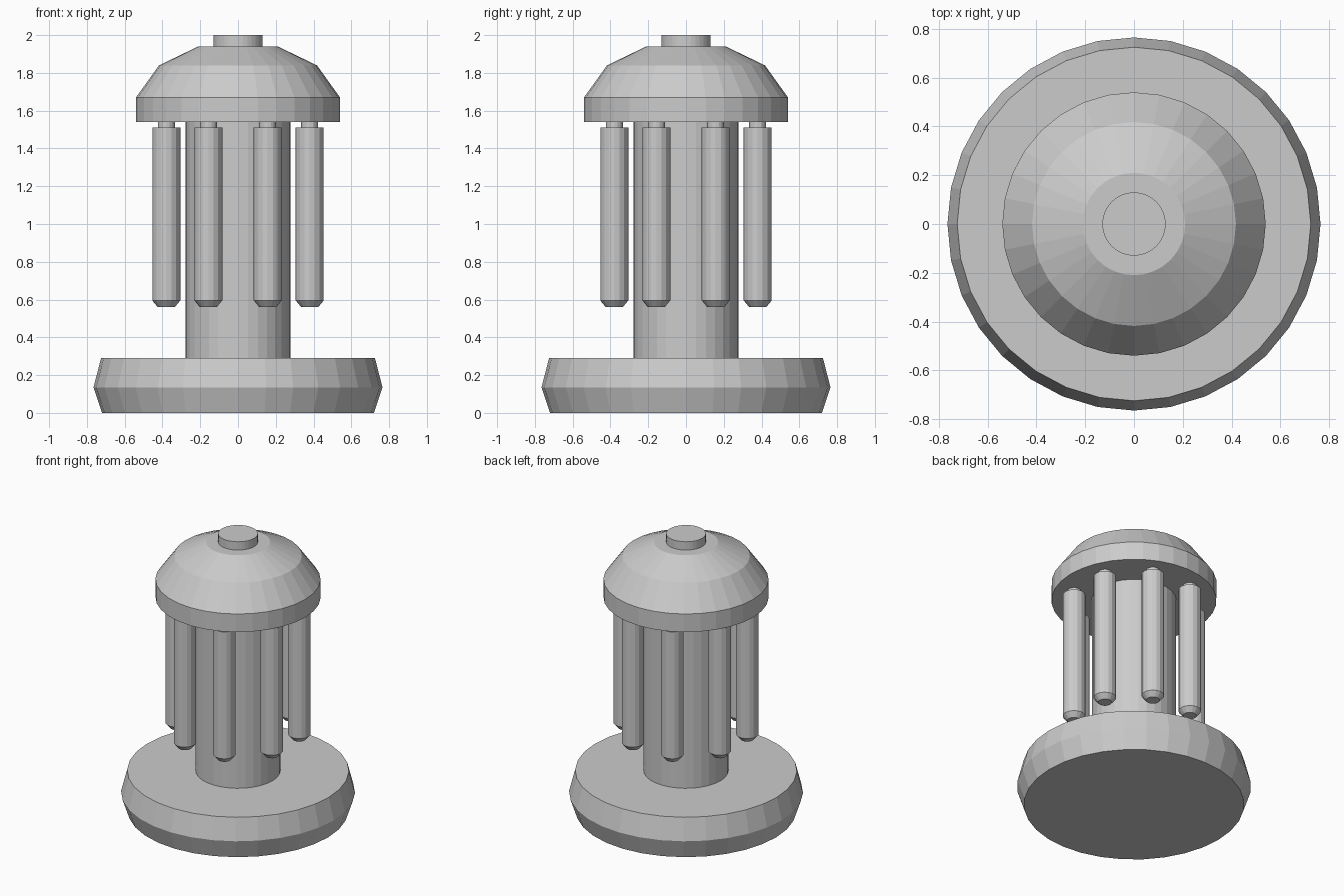
import bpy, bmesh
from math import cos, sin, pi, radians

if "Cube" in bpy.data.objects:
    bpy.data.objects.remove(bpy.data.objects["Cube"])


def lathe(name, profile, sides, loc=(0, 0, 0)):
    """Closed solid of revolution from (radius, z) pairs, bottom to top."""
    bm = bmesh.new()
    rings = [[bm.verts.new((r * cos(2 * pi * i / sides), r * sin(2 * pi * i / sides), z))
              for i in range(sides)] for r, z in profile]
    for low, high in zip(rings, rings[1:]):
        for i in range(sides):
            j = (i + 1) % sides
            bm.faces.new((low[i], low[j], high[j], high[i]))
    bm.faces.new(rings[0][::-1])
    bm.faces.new(rings[-1])
    mesh = bpy.data.meshes.new(name)
    bm.to_mesh(mesh)
    bm.free()
    obj = bpy.data.objects.new(name, mesh)
    obj.location = loc
    bpy.context.collection.objects.link(obj)
    return obj


# Base, column and domed cap
lathe("base", [(0.72, 0), (0.765, 0.135), (0.725, 0.29)], 32)
lathe("column", [(0.277, 0.28), (0.277, 1.56)], 32)
lathe("cap", [(0.54, 1.54), (0.54, 1.67), (0.418, 1.84), (0.21, 1.94)], 32)
lathe("top_knob", [(0.13, 1.92), (0.13, 2.0)], 32)

# Ring of hanging rods, each with a tapered tip and a thin neck
for k in range(8):
    a = radians(22.5 + 45 * k)
    lathe(f"rod_{k + 1}",
          [(0.045, 0.56), (0.074, 0.595), (0.074, 1.51), (0.045, 1.51), (0.045, 1.56)],
          16, (0.411 * cos(a), 0.411 * sin(a), 0))
